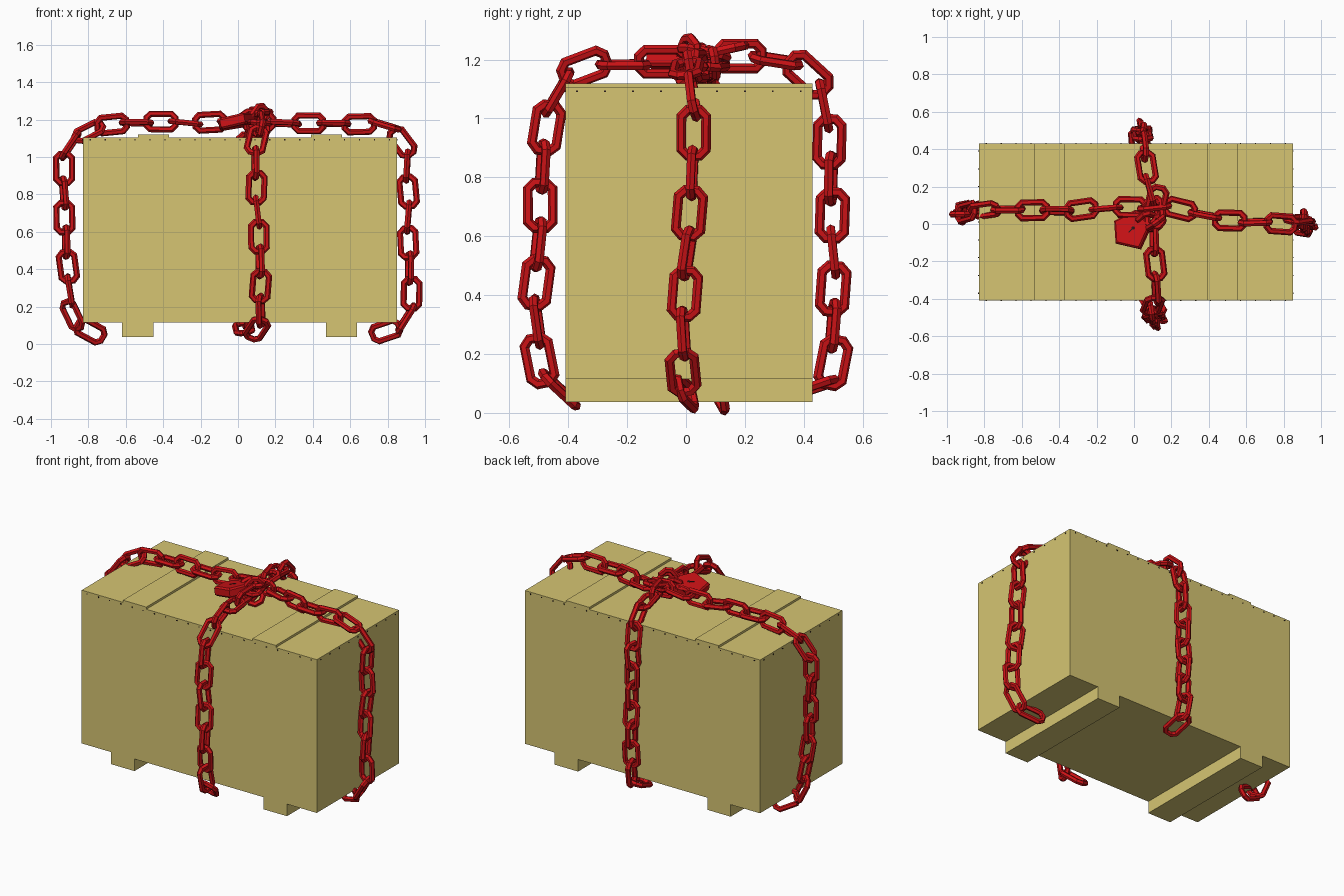
import bpy, bmesh, math, random
from mathutils import Vector, Matrix

if "Cube" in bpy.data.objects:
    bpy.data.objects.remove(bpy.data.objects["Cube"])

random.seed(4)


def material(name, rgb):
    m = bpy.data.materials.new(name)
    m.diffuse_color = (*rgb, 1)
    m.use_nodes = True
    m.node_tree.nodes["Principled BSDF"].inputs["Base Color"].default_value = m.diffuse_color
    return m


WOOD = material("painted_wood", (0.67, 0.56, 0.17))
RED = material("red_metal", (0.60, 0.006, 0.008))
DARK = material("keyhole_dark", (0.02, 0.01, 0.01))


def finish(name, bm, mat):
    bmesh.ops.recalc_face_normals(bm, faces=bm.faces)
    me = bpy.data.meshes.new(name)
    bm.to_mesh(me)
    bm.free()
    me.materials.append(mat)
    ob = bpy.data.objects.new(name, me)
    bpy.context.collection.objects.link(ob)
    return ob


def box(name, lo, hi, mat=WOOD):
    lo, hi = Vector(lo), Vector(hi)
    bm = bmesh.new()
    m = Matrix.Translation((lo + hi) / 2) @ Matrix.Diagonal((*(hi - lo), 1))
    bmesh.ops.create_cube(bm, size=1, matrix=m)
    return finish(name, bm, mat)


def tube(bm, pts, r, matrix, closed=True, sides=6):
    """Sweep a polygon along a flat path lying in local xy."""
    n, rings = len(pts), []
    for i, p in enumerate(pts):
        a = pts[i - 1] if closed or i else p
        b = pts[(i + 1) % n] if closed or i < n - 1 else p
        d1, d2 = (p - a).normalized(), (b - p).normalized()
        t = (d1 + d2).normalized()
        out = Vector((t.y, -t.x, 0))
        k = 1 / max(0.6, t.dot(d2 if d2.length else d1))
        ring = []
        for j in range(sides):
            c = 2 * math.pi * j / sides
            q = p + out * (r * k * math.cos(c)) + Vector((0, 0, r * math.sin(c)))
            ring.append(bm.verts.new(matrix @ q))
        rings.append(ring)
    for i in range(n if closed else n - 1):
        a, b = rings[i], rings[(i + 1) % n]
        for j in range(sides):
            k = (j + 1) % sides
            bm.faces.new((a[j], a[k], b[k], b[j]))
    if not closed:
        bm.faces.new(rings[0])
        bm.faces.new(rings[-1])


# Chamfered rectangle: centreline of one link
HL, HW, CH = 0.078, 0.042, 0.022
LINK = [Vector((x, y, 0)) for x, y in (
    (HL, -HW + CH), (HL, HW - CH), (HL - CH, HW), (-HL + CH, HW),
    (-HL, HW - CH), (-HL, -HW + CH), (-HL + CH, -HW), (HL - CH, -HW))]


def add_link(bm, centre, t, side, roll):
    t = t.normalized()
    n = (side - t * side.dot(t)).normalized()
    rot = Matrix((t, n.cross(t), n)).transposed().to_4x4()
    m = Matrix.Translation(centre) @ rot @ Matrix.Rotation(math.radians(roll), 4, 'X')
    tube(bm, LINK, 0.0165, m)


def sample(path, d):
    for a, b in zip(path, path[1:]):
        seg = (b - a).xyz.length
        if d <= seg or b is path[-1]:
            return a.lerp(b, min(d / seg, 1))
        d -= seg


def chain(name, path, side, links, base=0):
    """Links spaced evenly along (x, y, z, extra roll) points, turned 90 degrees in turn."""
    path = [Vector(p) for p in path]
    total = sum((b - a).xyz.length for a, b in zip(path, path[1:]))
    bm = bmesh.new()
    for i in range(links):
        d = total * i / (links - 1)
        p = sample(path, d)
        t = (sample(path, min(d + 0.06, total)) - sample(path, max(d - 0.06, 0))).xyz
        roll = base + p.w + 90 * (i % 2) + random.uniform(-14, 14)
        t += Vector([random.uniform(-0.012, 0.012) for _ in range(3)])
        add_link(bm, p.xyz, t, Vector(side), roll)
    return finish(name, bm, RED)


# Crate body, lid, top battens and bottom skids
box("crate_body", (-0.83, -0.41, 0.115), (0.85, 0.43, 1.08))
box("crate_lid", (-0.83, -0.41, 1.08), (0.85, 0.43, 1.105))
for i, x in enumerate((-0.535, 0.39)):
    box(f"top_batten_{i}", (x, -0.41, 1.10), (x + 0.167, 0.43, 1.119))
for i, x in enumerate((-0.62, 0.47)):
    box(f"bottom_skid_{i}", (x, -0.41, 0.037), (x + 0.167, 0.43, 0.12))

# Small nail heads along the lid edges
bm = bmesh.new()
nails = [(-0.79 + 0.08 * i, y, 1.092) for i in range(21) for y in (-0.41, 0.43)]
nails += [(x, -0.37 + 0.095 * i, 1.092) for i in range(9) for x in (-0.83, 0.85)]
for p in nails:
    bmesh.ops.create_cube(bm, size=0.006, matrix=Matrix.Translation(p))
finish("lid_nails", bm, DARK)

# Four chains running from under the crate up to the knot
chain("left_chain", [
    (-0.79, 0.11, 0.07, 0), (-0.885, 0.08, 0.15, 60), (-0.905, 0.06, 0.35, 90),
    (-0.93, 0.05, 0.70, 90), (-0.93, 0.05, 0.98, 90), (-0.88, 0.07, 1.10, 60),
    (-0.72, 0.08, 1.17, 10), (-0.45, 0.07, 1.19, 0), (-0.20, 0.08, 1.18, 0),
    (-0.02, 0.09, 1.20, 0)], (0, 1, 0), 16)
chain("right_chain", [
    (0.79, 0.0, 0.07, 0), (0.89, -0.01, 0.11, 0), (0.93, -0.01, 0.24, 0),
    (0.91, 0.0, 0.50, 0), (0.91, 0.02, 0.80, 0), (0.90, 0.03, 1.05, 0),
    (0.80, 0.0, 1.17, 0), (0.49, 0.02, 1.18, 0), (0.25, 0.08, 1.18, 0),
    (0.11, 0.09, 1.19, 0)], (0, 1, 0), 15)
chain("front_chain", [
    (0.10, -0.43, 0.08, 0), (0.12, -0.495, 0.13, 0), (0.12, -0.51, 0.40, 0),
    (0.10, -0.49, 0.80, 0), (0.09, -0.465, 1.05, 0), (0.12, -0.37, 1.17, 0),
    (0.11, -0.12, 1.19, 0), (0.10, 0.05, 1.20, 0)], (1, 0, 0), 13, 90)
chain("back_chain", [
    (0.03, 0.43, 0.085, 0), (0.04, 0.50, 0.13, 0), (0.04, 0.50, 0.60, 0),
    (0.04, 0.485, 0.98, 0), (0.05, 0.45, 1.12, 0), (0.06, 0.36, 1.19, 0),
    (0.08, 0.20, 1.21, 0), (0.11, 0.06, 1.22, 0)], (1, 0, 0), 13, 90)

# Tangle of links where the chains meet
bm = bmesh.new()
for c, t, roll in (((0.10, 0.00, 1.20), (0.5, 0.3, 0.7), 20),
                   ((0.12, 0.12, 1.23), (0.2, 0.9, 0.2), 70),
                   ((0.09, 0.02, 1.18), (-0.6, 0.2, 0.6), 50)):
    add_link(bm, Vector(c), Vector(t), Vector((0, 1, 0.3)), roll)
finish("knot_links", bm, RED)

# Padlock: five-sided body, shackle and keyhole, lying tilted on the lid
LOCK = (Matrix.Translation((-0.005, -0.03, 1.19)) @ Matrix.Rotation(math.radians(-12), 4, 'Y')
        @ Matrix.Rotation(math.radians(-5), 4, 'X'))
OUTLINE = [(-0.10, 0.045), (0.015, 0.105), (0.10, 0.025), (0.042, -0.105), (-0.09, -0.075)]
bm = bmesh.new()
layers = [[bm.verts.new(LOCK @ Vector((x * s, y * s, z))) for x, y in OUTLINE]
          for s, z in ((0.9, -0.03), (1, -0.02), (1, 0.02), (0.9, 0.03))]
for a, b in zip(layers, layers[1:]):
    for i in range(5):
        j = (i + 1) % 5
        bm.faces.new((a[i], a[j], b[j], b[i]))
bm.faces.new(layers[0])
bm.faces.new(layers[-1])
finish("padlock_body", bm, RED)

bm = bmesh.new()
turn = LOCK @ Matrix.Rotation(math.radians(-45), 4, 'Z')
arch = [Vector((-0.045, 0.03, 0)), Vector((-0.045, 0.11, 0))]
arch += [Vector((-0.045 * math.cos(a), 0.12 + 0.045 * math.sin(a), 0))
         for a in (math.pi * k / 6 for k in range(1, 6))]
arch += [Vector((0.045, 0.11, 0)), Vector((0.045, 0.03, 0))]
tube(bm, arch, 0.014, turn, closed=False)
finish("padlock_shackle", bm, RED)

bm = bmesh.new()
spot = turn @ Matrix.Translation((0, 0, 0.030))
bmesh.ops.create_cone(bm, cap_ends=True, segments=8, radius1=0.009, radius2=0.009,
                      depth=0.004, matrix=spot @ Matrix.Translation((0, 0.008, 0)))
bmesh.ops.create_cube(bm, size=1, matrix=spot @ Matrix.Translation((0, -0.010, 0))
                      @ Matrix.Diagonal((0.007, 0.03, 0.004, 1)))
finish("padlock_keyhole", bm, DARK)
